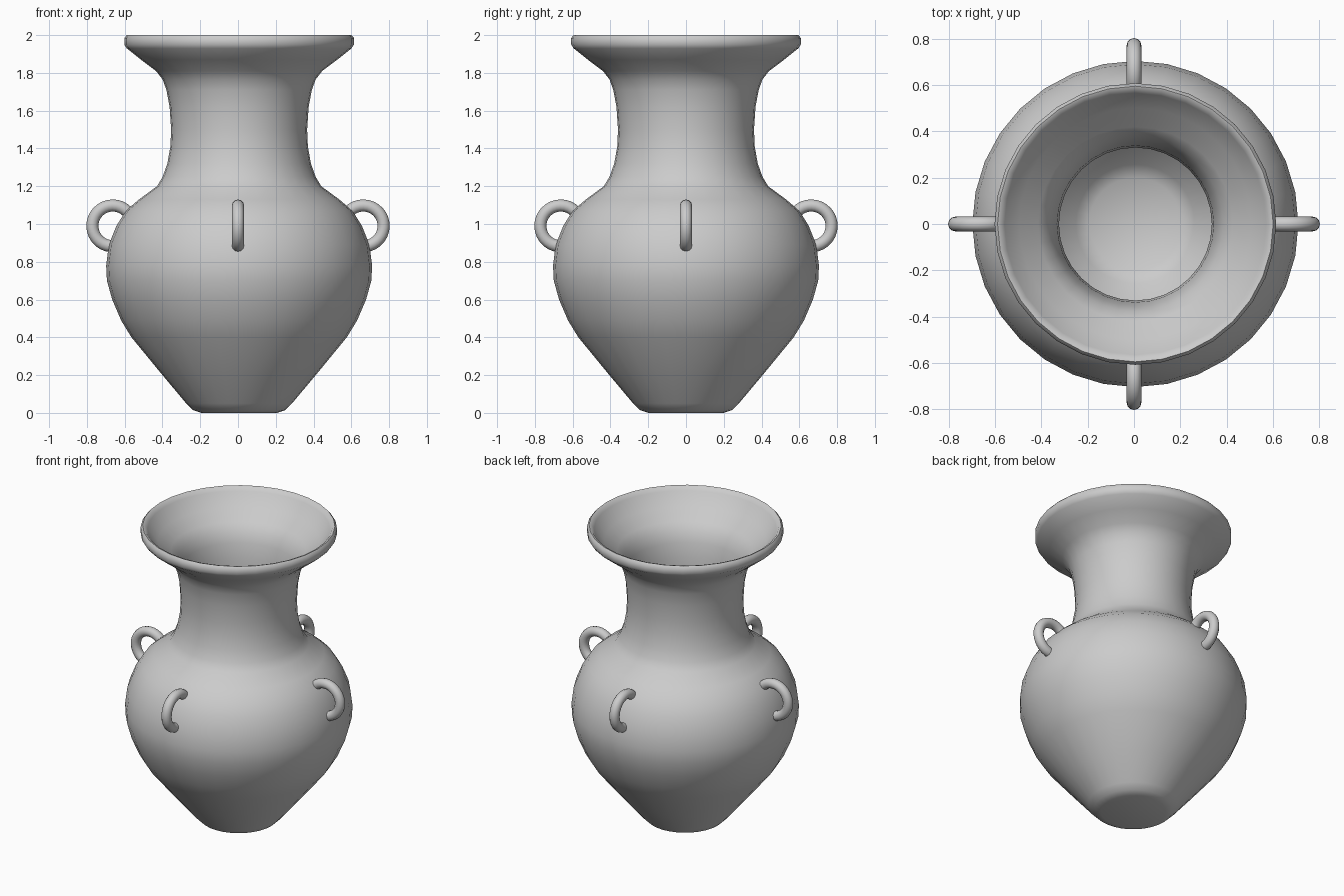
import bpy, bmesh, math
from mathutils import Vector, Matrix

cube = bpy.data.objects.get("Cube")
if cube:
    bpy.data.objects.remove(cube, do_unlink=True)

SIDES = 32
WALL = 0.03
BODY_X = 0.006

clay = bpy.data.materials.new("grey_clay")
clay.use_nodes = True
clay.diffuse_color = (0.6, 0.6, 0.6, 1)
clay.node_tree.nodes["Principled BSDF"].inputs["Base Color"].default_value = (0.6, 0.6, 0.6, 1)


def finish(name, bm, angle):
    """Turn a bmesh into a smooth-shaded object."""
    bmesh.ops.recalc_face_normals(bm, faces=bm.faces)
    mesh = bpy.data.meshes.new(name)
    bm.to_mesh(mesh)
    bm.free()
    mesh.materials.append(clay)
    obj = bpy.data.objects.new(name, mesh)
    bpy.context.collection.objects.link(obj)
    bpy.ops.object.select_all(action="DESELECT")
    obj.select_set(True)
    bpy.context.view_layer.objects.active = obj
    bpy.ops.object.shade_smooth_by_angle(angle=math.radians(angle))
    return obj


# Outer wall of the vase, radius and height from foot to lip
outer = [(0.20, 0.0), (0.245, 0.015), (0.28, 0.05), (0.41, 0.205), (0.57, 0.40),
         (0.625, 0.49), (0.672, 0.60), (0.70, 0.70), (0.704, 0.78), (0.69, 0.89),
         (0.65, 0.99), (0.60, 1.07), (0.53, 1.13), (0.435, 1.20), (0.405, 1.25),
         (0.38, 1.32), (0.364, 1.41), (0.36, 1.50), (0.368, 1.62), (0.385, 1.71),
         (0.405, 1.765), (0.44, 1.81), (0.52, 1.87), (0.595, 1.93), (0.608, 1.95),
         (0.608, 1.985), (0.595, 2.0)]

# Inner wall: the outer wall moved inwards along its normals
inner = []
for i in range(2, len(outer) - 4):
    t = Vector(outer[i + 1]) - Vector(outer[i - 1])
    n = Vector((-t.y, t.x)).normalized()
    inner.append(tuple(Vector(outer[i]) + n * WALL))
lip = [(0.58, 1.995), (0.565, 1.975)]
profile = [(0, 0)] + outer + lip + inner[::-1] + [(0.2, WALL), (0, WALL)]

# Vase body, lathed around its axis
bm = bmesh.new()
verts = [bm.verts.new((r, 0, z)) for r, z in profile]
edges = [bm.edges.new(pair) for pair in zip(verts, verts[1:])]
bmesh.ops.spin(bm, geom=verts + edges, cent=(0, 0, 0), axis=(0, 0, 1),
               angle=math.tau, steps=SIDES)
bmesh.ops.remove_doubles(bm, verts=bm.verts, dist=0.0005)
body = finish("vase_body", bm, 60)
body.location.x = BODY_X


def ring_handle(name, turn):
    """C-shaped loop whose two ends sink into the shoulder."""
    steps, around, major, minor = 20, 12, 0.108, 0.032
    start, end = math.radians(-95), math.radians(135)
    bm = bmesh.new()
    loops = []
    for i in range(steps + 1):
        a = start + (end - start) * i / steps
        loop = []
        for j in range(around):
            b = math.tau * j / around
            r = major + minor * math.cos(b)
            loop.append(bm.verts.new((0.663 + r * math.cos(a), minor * math.sin(b),
                                      0.99 + r * math.sin(a))))
        loops.append(loop)
    for p, q in zip(loops, loops[1:]):
        for j in range(around):
            k = (j + 1) % around
            bm.faces.new((p[j], p[k], q[k], q[j]))
    bm.faces.new(loops[0])
    bm.faces.new(loops[-1])
    bm.transform(Matrix.Rotation(turn, 4, "Z"))
    finish(name, bm, 50)


# Four handles around the shoulder
for i, side in enumerate(("left", "back", "right", "front")):
    ring_handle(side + "_handle", i * math.pi / 2)
